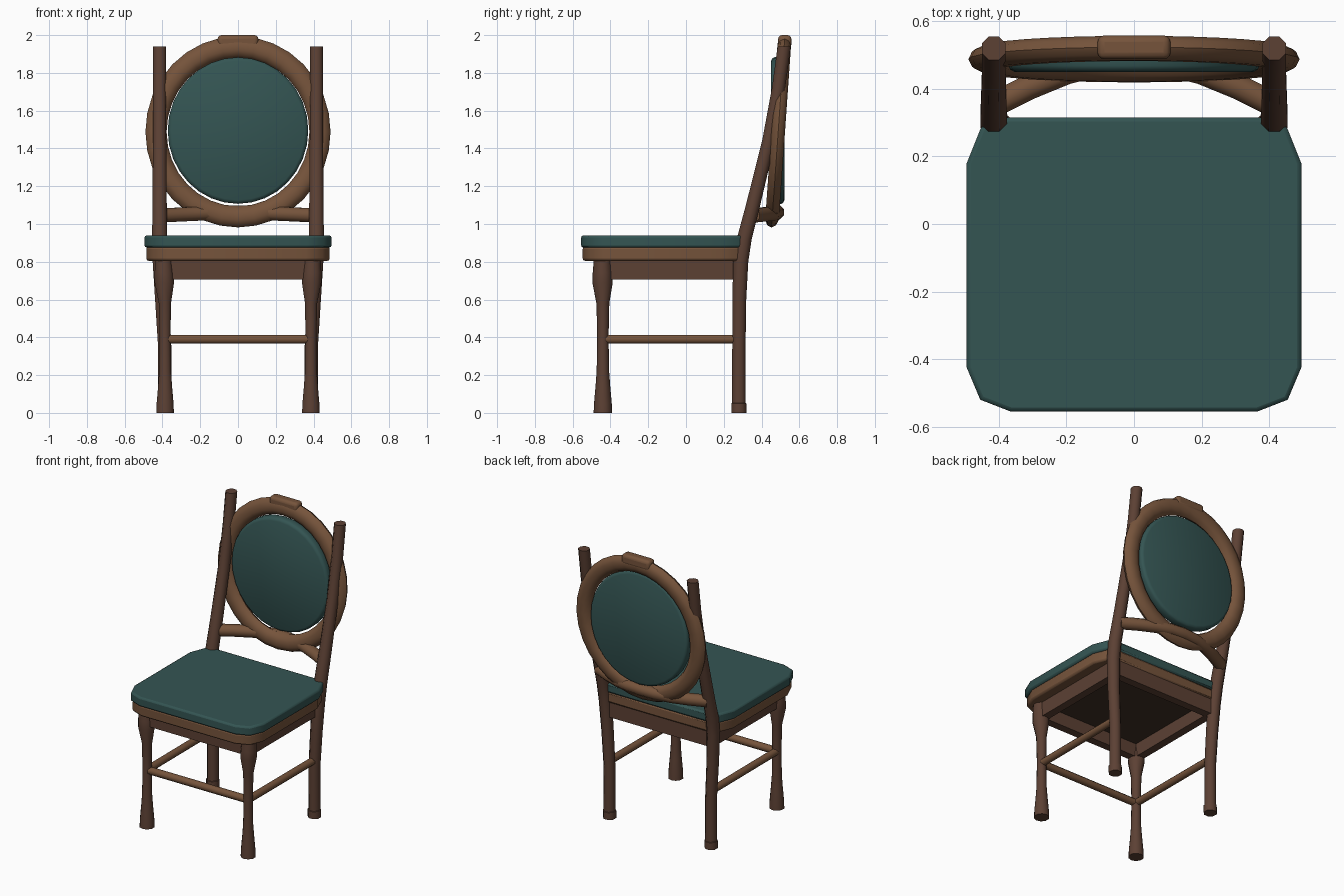
import bpy, bmesh
from math import sin, cos, pi
from mathutils import Vector

if "Cube" in bpy.data.objects:
    bpy.data.objects.remove(bpy.data.objects["Cube"])


def material(name, rgb):
    m = bpy.data.materials.new(name)
    m.diffuse_color = (*rgb, 1)
    m.use_nodes = True
    m.node_tree.nodes["Principled BSDF"].inputs["Base Color"].default_value = m.diffuse_color
    return m


DARK = material("dark wood", (0.107, 0.052, 0.034))
LIGHT = material("light wood", (0.18, 0.088, 0.044))
TEAL = material("teal fabric", (0.034, 0.09, 0.086))
UNDER = material("underside", (0.05, 0.03, 0.018))


def finish(name, bm, mat, bevel=0, segments=2):
    bmesh.ops.recalc_face_normals(bm, faces=bm.faces)
    me = bpy.data.meshes.new(name)
    bm.to_mesh(me)
    bm.free()
    ob = bpy.data.objects.new(name, me)
    bpy.context.collection.objects.link(ob)
    me.materials.append(mat)
    if bevel:
        mod = ob.modifiers.new("bevel", 'BEVEL')
        mod.width, mod.segments = bevel, segments
        mod.limit_method, mod.angle_limit = 'ANGLE', 1.0
    bpy.ops.object.select_all(action='DESELECT')
    ob.select_set(True)
    bpy.context.view_layer.objects.active = ob
    bpy.ops.object.shade_smooth_by_angle(angle=0.85)
    return ob


def loft(name, rings, mat, closed=False):
    """Skin a list of equal-length point rings."""
    bm = bmesh.new()
    vs = [[bm.verts.new(p) for p in r] for r in rings]
    n = len(vs[0])
    for i in range(len(vs) if closed else len(vs) - 1):
        a, b = vs[i], vs[(i + 1) % len(vs)]
        for j in range(n):
            k = (j + 1) % n
            bm.faces.new((a[j], a[k], b[k], b[j]))
    if not closed:
        bm.faces.new(vs[0])
        bm.faces.new(vs[-1])
    return finish(name, bm, mat)


def leg(name, side, profile, sides):
    """Stack of horizontal rings given as (x, y, z, radius)."""
    ang = [2 * pi * (j + 0.5) / sides for j in range(sides)]
    loft(name, [[(side * (x + r * cos(a)), y + r * sin(a), z) for a in ang]
                for x, y, z, r in profile], DARK)


def rod(name, path, r, mat, sides=8):
    """Round rod along a path."""
    pts = [Vector(p) for p in path]
    rings = []
    for i, p in enumerate(pts):
        t = (pts[min(i + 1, len(pts) - 1)] - pts[max(i - 1, 0)]).normalized()
        u = t.cross(Vector((0, 0, 1))).normalized()
        v = t.cross(u)
        rings.append([p + r * (u * cos(2 * pi * (j + .5) / sides) + v * sin(2 * pi * (j + .5) / sides))
                      for j in range(sides)])
    loft(name, rings, mat)


def slab(name, outline, z0, z1, mat, bevel=0):
    """Extruded right-half outline, mirrored over x."""
    pts = outline + [(-x, y) for x, y in reversed(outline)]
    bm = bmesh.new()
    f = bm.faces.new([bm.verts.new((x, y, z0)) for x, y in pts])
    up = bmesh.ops.extrude_face_region(bm, geom=[f])
    bmesh.ops.translate(bm, vec=(0, 0, z1 - z0),
                        verts=[g for g in up['geom'] if isinstance(g, bmesh.types.BMVert)])
    return finish(name, bm, mat, bevel)


def box(name, lo, hi, mat, bevel=0, segments=2):
    bm = bmesh.new()
    bmesh.ops.create_cube(bm, size=1)
    for v in bm.verts:
        v.co = [(a + b) / 2 + c * (b - a) for a, b, c in zip(lo, hi, v.co)]
    return finish(name, bm, mat, bevel, segments)


# Seat: cushion, wooden frame and dark underside
seat = [(0.365, -0.555), (0.455, -0.52), (0.495, -0.425),
        (0.495, 0.18), (0.455, 0.28), (0.43, 0.315)]
slab("seat_cushion", seat, 0.875, 0.94, TEAL, 0.012)
slab("seat_frame", [(x * 0.98, y * 0.985) for x, y in seat], 0.805, 0.88, LIGHT, 0.012)
slab("seat_underside", [(0.38, -0.42), (0.38, 0.26)], 0.795, 0.81, UNDER)

# Aprons
box("front_apron", (-0.39, -0.465, 0.705), (0.39, -0.41, 0.81), DARK)
box("back_apron", (-0.40, 0.25, 0.705), (0.40, 0.305, 0.81), DARK)
for s, tag in ((-1, "left"), (1, "right")):
    x0, x1 = sorted((s * 0.36, s * 0.415))
    box(tag + "_apron", (x0, -0.44, 0.705), (x1, 0.28, 0.81), DARK)

# Legs, side stretchers and lower back rails
front = [(0.386, -0.44, 0, 0.049), (0.386, -0.44, 0.05, 0.047), (0.386, -0.44, 0.14, 0.039),
         (0.386, -0.44, 0.22, 0.033), (0.386, -0.44, 0.40, 0.03), (0.387, -0.44, 0.58, 0.034),
         (0.39, -0.442, 0.69, 0.054), (0.392, -0.442, 0.74, 0.052), (0.394, -0.442, 0.81, 0.046)]
back = [(0.388, 0.28, 0, 0.043), (0.388, 0.28, 0.05, 0.043), (0.388, 0.28, 0.052, 0.039),
        (0.388, 0.28, 0.35, 0.038), (0.402, 0.282, 0.6, 0.04), (0.412, 0.29, 0.8, 0.043),
        (0.415, 0.308, 0.92, 0.043), (0.415, 0.355, 1.1, 0.041), (0.415, 0.44, 1.45, 0.038),
        (0.415, 0.49, 1.72, 0.038), (0.415, 0.52, 1.94, 0.038)]
for s, tag in ((-1, "left"), (1, "right")):
    leg(tag + "_front_leg", s, front, 10)
    leg(tag + "_back_leg", s, back, 8)
    rod(tag + "_stretcher", [(s * 0.386, -0.44, 0.39), (s * 0.388, 0.28, 0.39)], 0.025, LIGHT)
rod("front_stretcher", [(-0.386, -0.44, 0.39), (0.386, -0.44, 0.39)], 0.025, LIGHT)

# Curved rail that carries the oval back
half = [(0.41, 0.355, 1.045), (0.31, 0.405, 1.05), (0.2, 0.45, 1.055), (0.1, 0.475, 1.06)]
rod("back_rail", half + [(0, 0.482, 1.062)] + [(-x, y, z) for x, y, z in reversed(half)], 0.04, LIGHT)

# Oval back ring, leaning slightly backwards
rings = []
for i in range(32):
    a = 2 * pi * i / 32
    ring = []
    for j in range(10):
        b = 2 * pi * j / 10
        k = 0.056 * cos(b)
        h = (0.45 + k) * sin(a)
        ring.append(((0.434 + k) * cos(a), 0.488 + 0.07 * h + 0.038 * sin(b), 1.488 + h))
    rings.append(ring)
loft("back_ring", rings, LIGHT, closed=True)

# Upholstered oval pad and crest block
loft("back_pad", [[(0.372 * k * cos(2 * pi * i / 32), y, 1.495 + 0.388 * k * sin(2 * pi * i / 32))
                   for i in range(32)]
                  for y, k in ((0.45, 0.95), (0.457, 0.985), (0.468, 1), (0.505, 1), (0.515, 0.985), (0.521, 0.95))],
     TEAL)
box("crest_block", (-0.108, 0.488, 1.93), (0.108, 0.558, 2.0), LIGHT, 0.02, 3)
